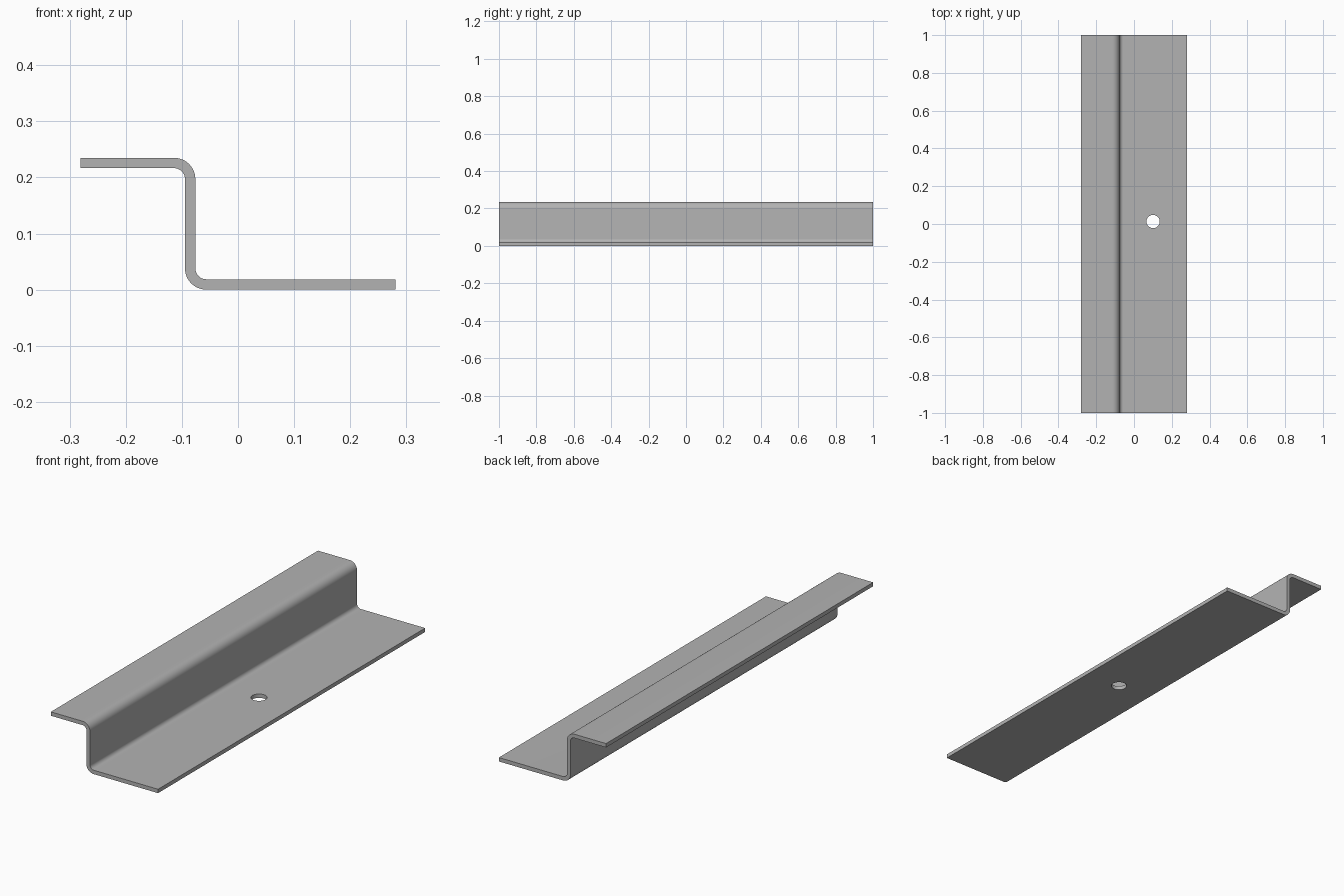
import bpy, bmesh
from math import sin, cos, radians, pi
from mathutils import Vector

cube = bpy.data.objects.get("Cube")
if cube:
    bpy.data.objects.remove(cube, do_unlink=True)

THICK, HEIGHT, HALF_W, HALF_L = 0.0185, 0.235, 0.281, 1.0
WEB_X = -0.0945                  # left face of the upright web
R_IN, R_OUT = 0.0195, 0.038      # bend radii
STEPS = 12


def arc(cx, cz, r, start, end):
    angles = [radians(start + (end - start) * i / STEPS) for i in range(STEPS + 1)]
    return [(cx + r * cos(a), cz + r * sin(a)) for a in angles]


# Sheet steel material
steel = bpy.data.materials.new("grey_steel")
steel.use_nodes = True
colour = (0.45, 0.45, 0.45, 1)
steel.diffuse_color = colour
steel.node_tree.nodes["Principled BSDF"].inputs["Base Color"].default_value = colour

# Z-shaped cross-section with rounded bends
low_x, low_z = WEB_X + R_OUT, R_OUT
top_x, top_z = WEB_X - R_IN, HEIGHT - R_OUT
profile = [(HALF_W, 0), (HALF_W, THICK)]
profile += arc(low_x, low_z, R_IN, 270, 180)
profile += arc(top_x, top_z, R_OUT, 0, 90)
profile += [(-HALF_W, HEIGHT), (-HALF_W, HEIGHT - THICK)]
profile += arc(top_x, top_z, R_IN, 90, 0)
profile += arc(low_x, low_z, R_OUT, 180, 270)

# Bracket: section extruded along its length
bm = bmesh.new()
end = bm.faces.new([bm.verts.new((x, -HALF_L, z)) for x, z in profile])
ext = bmesh.ops.extrude_face_region(bm, geom=[end])
moved = [v for v in ext["geom"] if isinstance(v, bmesh.types.BMVert)]
bmesh.ops.translate(bm, verts=moved, vec=Vector((0, 2 * HALF_L, 0)))
bmesh.ops.recalc_face_normals(bm, faces=bm.faces)
mesh = bpy.data.meshes.new("z_bracket")
bm.to_mesh(mesh)
bm.free()
mesh.materials.append(steel)
bracket = bpy.data.objects.new("z_bracket", mesh)
bpy.context.collection.objects.link(bracket)

# Bolt hole through the lower flange
bpy.ops.mesh.primitive_cylinder_add(vertices=40, radius=0.035, depth=0.1,
                                    location=(0.101, 0.013, THICK / 2))
cutter = bpy.context.object
cutter.name = "bolt_hole_cutter"
cutter.data.materials.append(steel)
hole = bracket.modifiers.new("bolt_hole", 'BOOLEAN')
hole.operation = 'DIFFERENCE'
hole.solver = 'EXACT'
hole.object = cutter

bpy.ops.object.select_all(action='DESELECT')
bracket.select_set(True)
bpy.context.view_layer.objects.active = bracket
bpy.ops.object.modifier_apply(modifier=hole.name)
bpy.data.objects.remove(cutter, do_unlink=True)
bpy.ops.object.shade_smooth_by_angle(angle=pi / 6)
